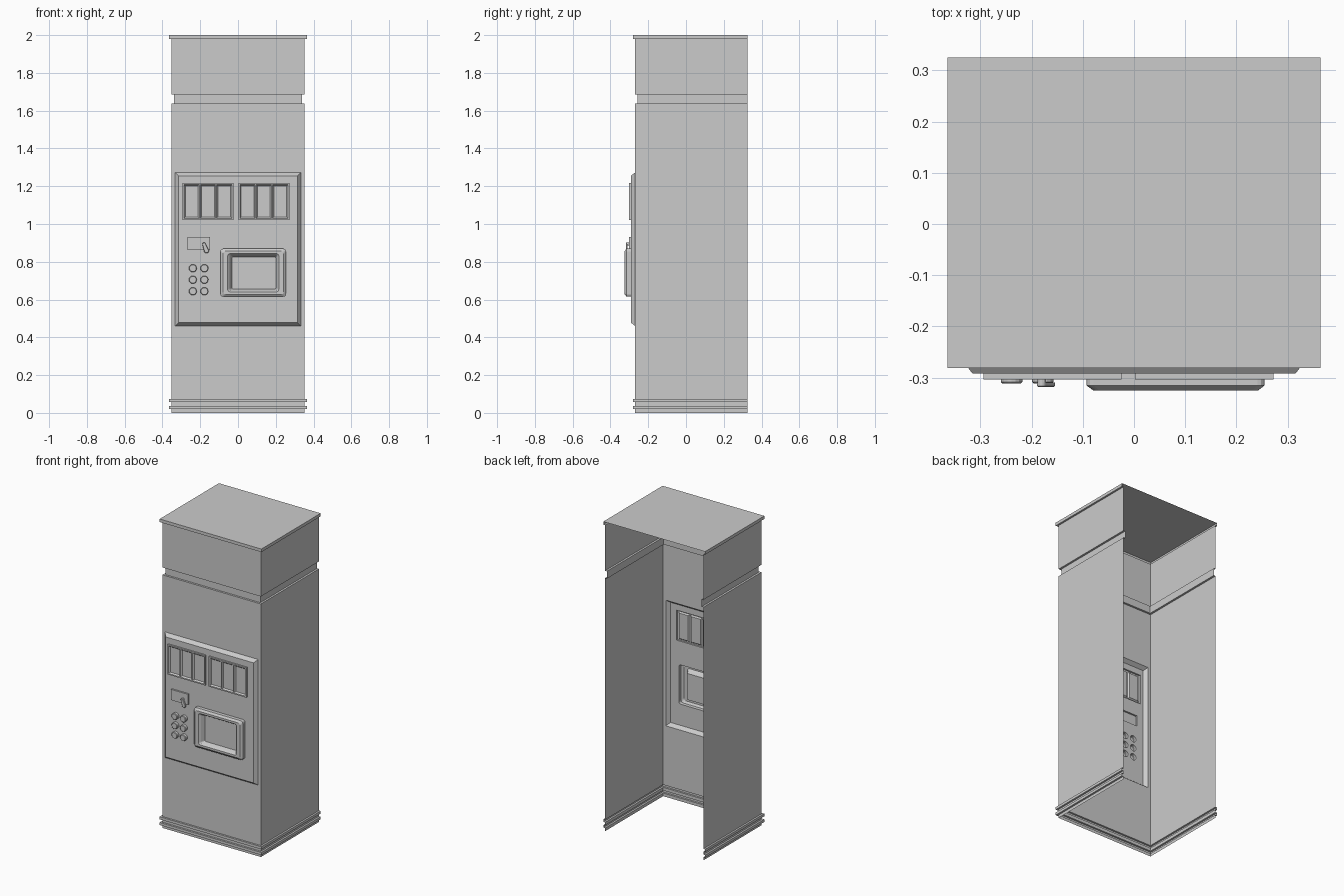
import bpy, bmesh
from math import cos, sin, pi, radians

if "Cube" in bpy.data.objects:
    bpy.data.objects.remove(bpy.data.objects["Cube"])


def finish(name, bm):
    bmesh.ops.remove_doubles(bm, verts=bm.verts, dist=1e-5)
    me = bpy.data.meshes.new(name)
    bm.to_mesh(me)
    bm.free()
    ob = bpy.data.objects.new(name, me)
    bpy.context.collection.objects.link(ob)
    return ob


# outlines in the x-z plane, counter-clockwise seen from the front
def rect(x0, x1, z0, z1, d=0.0):
    x0, x1, z0, z1 = x0 + d, x1 - d, z0 + d, z1 - d
    return [(x0, z0), (x1, z0), (x1, z1), (x0, z1)]


def round_rect(x0, x1, z0, z1, r, n=3):
    corners = [(x0 + r, z0 + r, 180), (x1 - r, z0 + r, 270),
               (x1 - r, z1 - r, 0), (x0 + r, z1 - r, 90)]
    return [(cx + r * cos(radians(a + 90 * i / n)), cz + r * sin(radians(a + 90 * i / n)))
            for cx, cz, a in corners for i in range(n + 1)]


def circle(cx, cz, r, n=16):
    return [(cx + r * cos(2 * pi * i / n), cz + r * sin(2 * pi * i / n)) for i in range(n)]


def shell(bm, steps, cap=True):
    """Bridge a series of (outline, y) steps, closing the last one."""
    rings = [[bm.verts.new((x, y, z)) for x, z in loop] for loop, y in steps]
    for a, b in zip(rings, rings[1:]):
        for i in range(len(a)):
            j = (i + 1) % len(a)
            bm.faces.new((a[i], a[j], b[j], b[i]))
    if cap:
        bm.faces.new(rings[-1])


def plate(bm, outer, holes, y):
    """Flat front-facing sheet with holes."""
    edges = []
    for loop in [outer] + holes:
        vs = [bm.verts.new((x, y, z)) for x, z in loop]
        edges += [bm.edges.new((vs[i], vs[i - 1])) for i in range(len(vs))]
    res = bmesh.ops.triangle_fill(bm, use_beauty=True, edges=edges, normal=(0, -1, 0))
    for f in res["geom"]:
        if isinstance(f, bmesh.types.BMFace):
            f.normal_update()
            if f.normal.y > 0:
                f.normal_flip()


HALF_W, FRONT, BACK = 0.364, -0.281, 0.325
WALL_Y, PANEL_Y, CARD_Y, SCREEN_Y = FRONT + 0.012, -0.292, -0.303, -0.325
panel_rect = (-0.333, 0.333, 0.46, 1.273)

# cabinet: three-sided shell, open at back and bottom, with lips and a groove
profile = [(.012, 0), (.012, .020), (0, .020), (0, .037), (.012, .037), (.012, .057),
           (0, .057), (0, .074), (.012, .074), (.012, 1.637), (.025, 1.637),
           (.025, 1.685), (.012, 1.685), (.012, 1.98), (0, 1.98), (0, 2.0)]
bm = bmesh.new()
rings = []
for d, z in profile:
    w, f = HALF_W - d, FRONT + d
    rings.append([bm.verts.new(p) for p in ((-w, BACK, z), (-w, f, z), (w, f, z), (w, BACK, z))])
for k, (a, b) in enumerate(zip(rings, rings[1:])):
    for i in range(3):
        if not (k == 8 and i == 1):       # main front wall is made with an opening
            bm.faces.new((a[i], a[i + 1], b[i + 1], b[i]))
bm.faces.new(rings[-1])
w = HALF_W - .012
plate(bm, rect(-w, w, .074, 1.637), [rect(*panel_rect)], WALL_Y)
finish("cabinet", bm)

# outlines of everything mounted on the panel
card_blocks = [(x, x + 0.27, 1.022, 1.216) for x in (-0.294, 0.002)]
slot_rect = (-0.268, -0.147, 0.863, 0.932)
button_spots = [(x, z) for x in (-0.239, -0.178) for z in (0.766, 0.705, 0.644)]
screen_outer = (-0.093, 0.255, 0.615, 0.869)

# control panel: chamfered rim and a face pierced behind each fitting
bm = bmesh.new()
face = rect(*panel_rect, 0.018)
shell(bm, [(rect(*panel_rect), WALL_Y), (face, PANEL_Y)], cap=False)
holes = [rect(*c) for c in card_blocks] + [rect(*slot_rect)]
holes += [circle(x, z, 0.021) for x, z in button_spots]
holes += [round_rect(*screen_outer, 0.014)]
plate(bm, face, holes, PANEL_Y)
finish("control_panel", bm)

# selection blocks with three recessed windows each
for n, c in enumerate(card_blocks):
    bm = bmesh.new()
    shell(bm, [(rect(*c), PANEL_Y), (rect(*c), CARD_Y)], cap=False)
    wins = []
    for i in range(3):
        x = c[0] + 0.008 + i * 0.0865
        wins.append((x, x + 0.081, c[2] + 0.008, c[3] - 0.008))
    plate(bm, rect(*c), [rect(*v) for v in wins], CARD_Y)
    for v in wins:
        shell(bm, [(rect(*v), CARD_Y), (rect(*v, 0.007), CARD_Y + 0.009)])
    finish(f"selection_block_{n + 1}", bm)

# coin plate
bm = bmesh.new()
shell(bm, [(rect(*slot_rect), PANEL_Y), (rect(*slot_rect), CARD_Y)])
finish("coin_plate", bm)

# return lever: pivot and tapered tilted handle
bm = bmesh.new()
shell(bm, [(circle(-0.18, 0.893, 0.008, 12), CARD_Y), (circle(-0.18, 0.893, 0.008, 12), -0.311)])


def lever_outline(s):
    tilt = radians(20)
    top = [(-0.18 + .009 * s * cos(t), 0.893 + .009 * s * sin(t))
           for t in [tilt + pi * i / 6 for i in range(7)]]
    low = [(-0.167 + .013 * s * cos(t), 0.858 + .013 * s * sin(t))
           for t in [tilt + pi + pi * i / 6 for i in range(7)]]
    return top + low


back = lever_outline(1)
shell(bm, [(back[:1] * 14, -0.309), (back, -0.309), (back, -0.316), (lever_outline(.8), -0.318)]
      [1:])
bm.faces.new([bm.verts.new((x, -0.309, z)) for x, z in reversed(back)])
finish("return_lever", bm)

# round push buttons
bm = bmesh.new()
for x, z in button_spots:
    shell(bm, [(circle(x, z, .021), PANEL_Y), (circle(x, z, .021), -0.308),
               (circle(x, z, .018), -0.311)])
finish("push_buttons", bm)

# display frame with a deep sloped recess
bm = bmesh.new()
shell(bm, [(round_rect(*screen_outer, .014), PANEL_Y),
           (round_rect(*screen_outer, .014), -0.315),
           (round_rect(-0.079, 0.242, 0.628, 0.856, .012), SCREEN_Y),
           (round_rect(-0.055, 0.216, 0.641, 0.843, .012), SCREEN_Y),
           (round_rect(-0.045, 0.208, 0.648, 0.836, .010), -0.316),
           (round_rect(-0.032, 0.200, 0.656, 0.826, .006), PANEL_Y - 0.002)])
finish("display_frame", bm)
